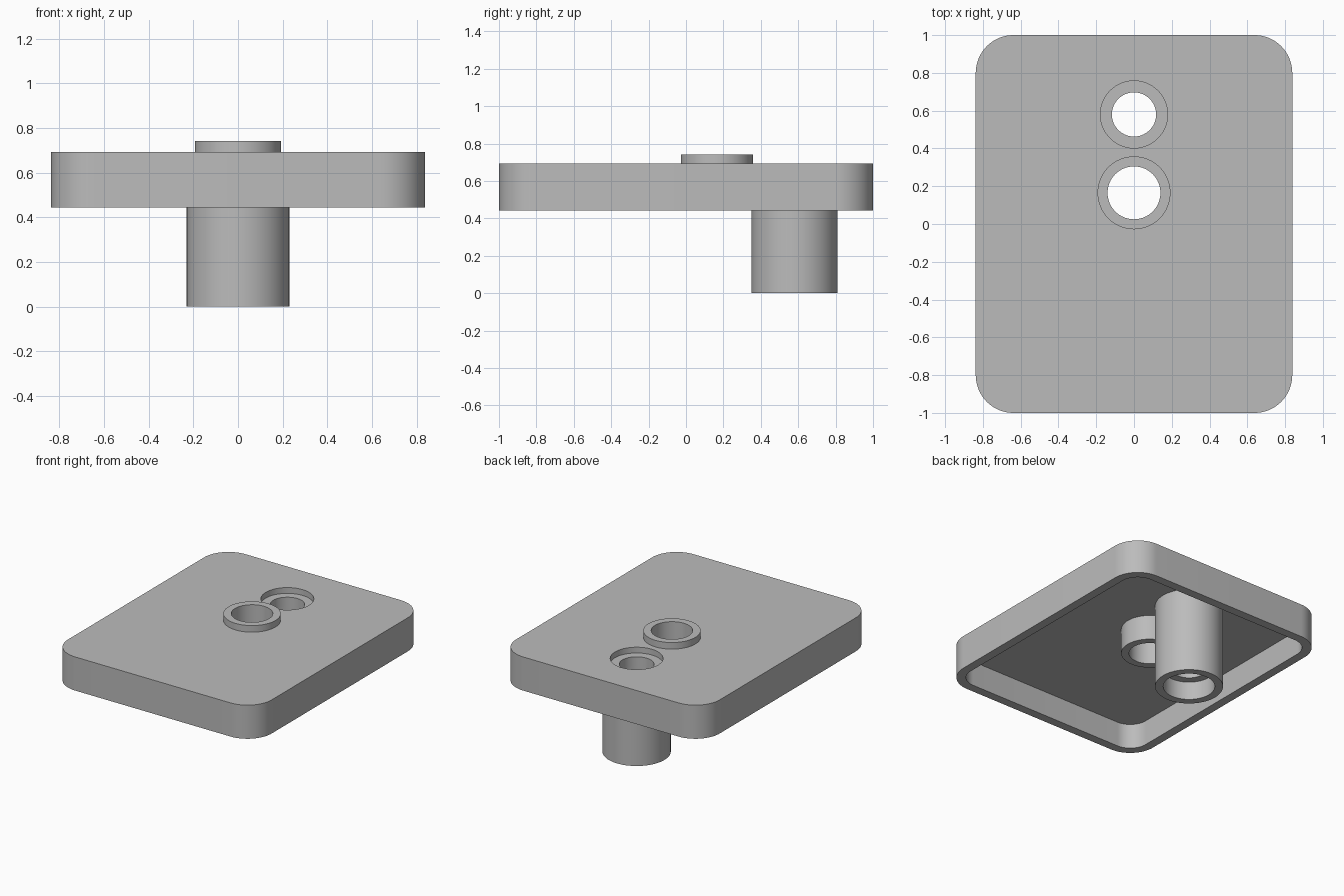
import bpy, bmesh, math

default = bpy.data.objects.get("Cube")
if default:
    bpy.data.objects.remove(default, do_unlink=True)

grey = bpy.data.materials.new("plain grey")
grey.use_nodes = True
COLOUR = (0.5, 0.5, 0.5, 1)
grey.diffuse_color = COLOUR
grey.node_tree.nodes["Principled BSDF"].inputs["Base Color"].default_value = COLOUR

TOP, RIM, CEILING = 0.693, 0.443, 0.628
WALL, CORNER = 0.065, 0.2
POST_Y, BOSS_Y = 0.58, 0.165


def finish(name, bm):
    bmesh.ops.recalc_face_normals(bm, faces=bm.faces)
    mesh = bpy.data.meshes.new(name)
    bm.to_mesh(mesh)
    bm.free()
    mesh.materials.append(grey)
    obj = bpy.data.objects.new(name, mesh)
    bpy.context.collection.objects.link(obj)
    return obj


def activate(obj):
    bpy.ops.object.select_all(action='DESELECT')
    obj.select_set(True)
    bpy.context.view_layer.objects.active = obj


def smooth(obj):
    activate(obj)
    bpy.ops.object.shade_smooth_by_angle(angle=math.radians(30))


def rounded_slab(name, half_x, half_y, radius, z0, z1, steps=16):
    bm = bmesh.new()
    verts = []
    for q, (sx, sy) in enumerate([(1, 1), (-1, 1), (-1, -1), (1, -1)]):
        for i in range(steps + 1):
            a = (q + i / steps) * math.pi / 2
            verts.append(bm.verts.new((sx * (half_x - radius) + radius * math.cos(a),
                                       sy * (half_y - radius) + radius * math.sin(a), z0)))
    face = bm.faces.new(verts)
    ext = bmesh.ops.extrude_face_region(bm, geom=[face])["geom"]
    bmesh.ops.translate(bm, vec=(0, 0, z1 - z0),
                        verts=[g for g in ext if isinstance(g, bmesh.types.BMVert)])
    # keep the starting cap so the slab is closed
    if not face.is_valid or len(bm.faces) < len(verts) + 2:
        bmesh.ops.holes_fill(bm, edges=bm.edges, sides=0)
    return finish(name, bm)


def lathe(name, y, profile, segments=64):
    # revolve a closed (radius, height) outline into a tube
    bm = bmesh.new()
    rings = []
    for s in range(segments):
        a = math.tau * s / segments
        rings.append([bm.verts.new((r * math.cos(a), y + r * math.sin(a), z))
                      for r, z in profile])
    n = len(profile)
    for s in range(segments):
        a, b = rings[s], rings[(s + 1) % segments]
        for i in range(n):
            j = (i + 1) % n
            bm.faces.new((a[i], b[i], b[j], a[j]))
    return finish(name, bm)


def cylinder(name, y, radius):
    bm = bmesh.new()
    bmesh.ops.create_cone(bm, cap_ends=True, segments=64, radius1=radius,
                          radius2=radius, depth=1)
    bmesh.ops.translate(bm, vec=(0, y, TOP), verts=bm.verts)
    return finish(name, bm)


def cut(obj, cutter):
    cutter.hide_render = True
    mod = obj.modifiers.new("cut", 'BOOLEAN')
    mod.operation = 'DIFFERENCE'
    mod.solver = 'EXACT'
    mod.object = cutter
    activate(obj)
    bpy.ops.object.modifier_apply(modifier=mod.name)
    bpy.data.objects.remove(cutter, do_unlink=True)


# Hollow cover plate with openings for the two tubes
plate = rounded_slab("cover_plate", 0.838, 1.0, CORNER, RIM, TOP)
cut(plate, rounded_slab("cavity_cutter", 0.838 - WALL, 1.0 - WALL,
                        CORNER - WALL, RIM - 0.1, CEILING))
cut(plate, cylinder("post_cutter", POST_Y, 0.178))
cut(plate, cylinder("boss_cutter", BOSS_Y, 0.165))
smooth(plate)

# Long post: recessed ledge on top, narrow bore, wide socket at the bottom
smooth(lathe("long_post", POST_Y, [
    (0.23, 0), (0.23, 0.65), (0.117, 0.65), (0.117, 0.58), (0.122, 0.58),
    (0.122, 0.2), (0.117, 0.2), (0.117, 0.135), (0.175, 0.135), (0.175, 0)]))

# Short collar standing above the plate and reaching down to the rim
smooth(lathe("short_collar", BOSS_Y, [
    (0.193, RIM), (0.193, 0.742), (0.14, 0.742), (0.14, RIM)]))
